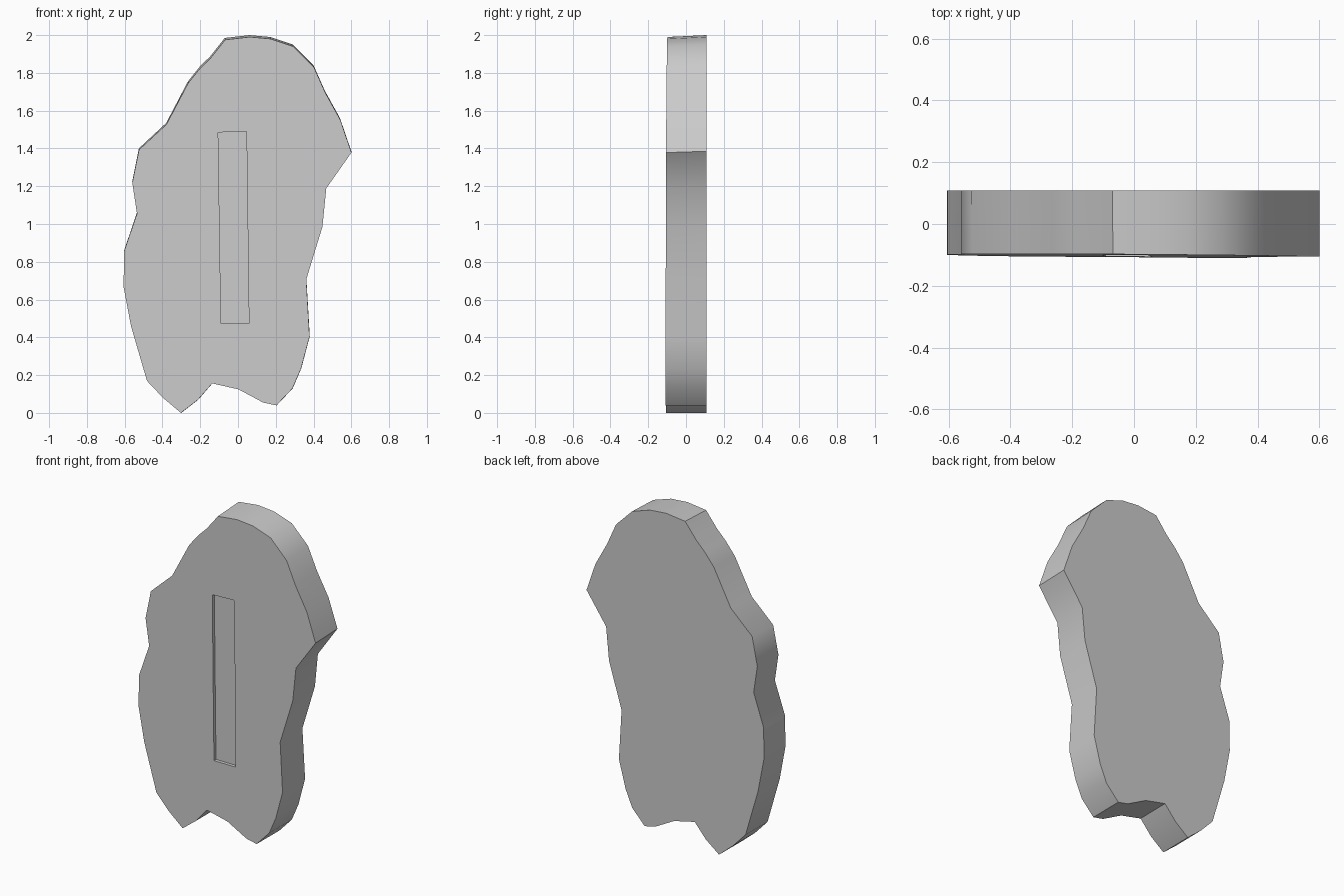
import bpy
import bmesh
import math

if "Cube" in bpy.data.objects:
    bpy.data.objects.remove(bpy.data.objects["Cube"])


def prism(name, front, back):
    """Closed solid between two matching loops of 3D points."""
    bm = bmesh.new()
    f = [bm.verts.new(p) for p in front]
    b = [bm.verts.new(p) for p in back]
    bm.faces.new(f)
    bm.faces.new(b[::-1])
    n = len(f)
    for i in range(n):
        j = (i + 1) % n
        bm.faces.new((f[j], f[i], b[i], b[j]))
    bmesh.ops.recalc_face_normals(bm, faces=bm.faces[:])
    mesh = bpy.data.meshes.new(name)
    bm.to_mesh(mesh)
    bm.free()
    obj = bpy.data.objects.new(name, mesh)
    bpy.context.collection.objects.link(obj)
    return obj


def front_y(x, z):
    """Slightly tilted front plane."""
    return -0.103 - 0.008 * x + 0.005 * (z - 1)


# Irregular slab outline (x, z), counter-clockwise from the lowest point
outline = [
    (-0.30, 0.0), (-0.21, 0.07), (-0.135, 0.157), (0.005, 0.125),
    (0.135, 0.055), (0.205, 0.04), (0.29, 0.13), (0.335, 0.235),
    (0.38, 0.405), (0.362, 0.71), (0.447, 0.99), (0.467, 1.195),
    (0.60, 1.385), (0.54, 1.56), (0.46, 1.705), (0.40, 1.84),
    (0.29, 1.95), (0.17, 1.99), (0.06, 2.0), (-0.07, 1.985),
    (-0.145, 1.89), (-0.205, 1.83), (-0.265, 1.755), (-0.38, 1.535),
    (-0.525, 1.40), (-0.56, 1.225), (-0.535, 1.06), (-0.603, 0.86),
    (-0.605, 0.67), (-0.565, 0.46), (-0.48, 0.17), (-0.395, 0.08),
]
front = []
for x, z in outline:
    zf = z * 0.995
    front.append((x + 0.002 * z - 0.002, front_y(x, zf), zf))
back = [(x, 0.108, z) for x, z in outline]
slab = prism("slab", front, back)

# Shallow tall slot cut into the front
slot = [(-0.09, 0.472), (0.058, 0.472), (0.045, 1.49), (-0.105, 1.485)]
cutter = prism("slot_cutter",
               [(x, -0.2, z) for x, z in slot],
               [(x, front_y(x, z) + 0.02, z) for x, z in slot])
cutter.hide_render = True

cut = slab.modifiers.new("slot", 'BOOLEAN')
cut.operation = 'DIFFERENCE'
cut.solver = 'EXACT'
cut.object = cutter
bpy.ops.object.select_all(action='DESELECT')
bpy.context.view_layer.objects.active = slab
slab.select_set(True)
bpy.ops.object.modifier_apply(modifier=cut.name)
bpy.data.objects.remove(cutter, do_unlink=True)

# Smooth rim with sharp corners
bpy.ops.object.shade_smooth_by_angle(angle=math.radians(40))
